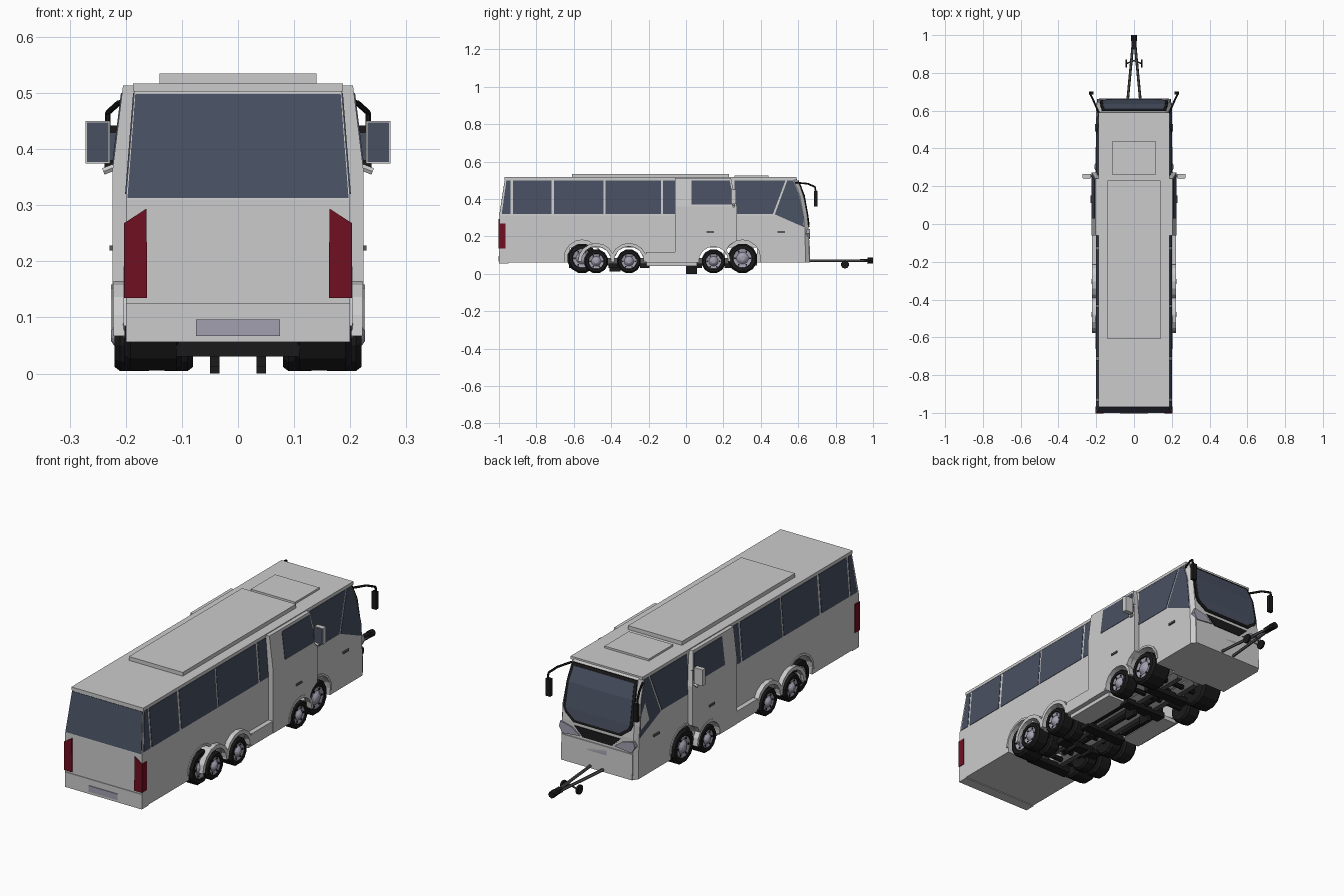
import bpy, bmesh, math
from mathutils import Vector

if "Cube" in bpy.data.objects:
    bpy.data.objects.remove(bpy.data.objects["Cube"])


def material(name, *rgb):
    m = bpy.data.materials.new(name)
    m.diffuse_color = (*rgb, 1)
    m.use_nodes = True
    m.node_tree.nodes["Principled BSDF"].inputs["Base Color"].default_value = m.diffuse_color
    return m


GLASS = material("glass", 0.065, 0.08, 0.12)
BLACK = material("black", 0.01, 0.01, 0.01)
RED = material("red", 0.16, 0.005, 0.015)
LILAC = material("lilac", 0.36, 0.35, 0.43)
DARK = material("dark_grey", 0.10, 0.10, 0.10)


def loft(name, rings, mat=None):
    """Solid skinned through rings of equal point count, capped at both ends."""
    bm = bmesh.new()
    loops = [[bm.verts.new(p) for p in ring] for ring in rings]
    n = len(loops[0])
    for a, b in zip(loops, loops[1:]):
        for i in range(n):
            j = (i + 1) % n
            bm.faces.new((a[i], a[j], b[j], b[i]))
    bm.faces.new(loops[0])
    bm.faces.new(loops[-1])
    bmesh.ops.recalc_face_normals(bm, faces=bm.faces)
    me = bpy.data.meshes.new(name)
    bm.to_mesh(me)
    bm.free()
    ob = bpy.data.objects.new(name, me)
    bpy.context.collection.objects.link(ob)
    if mat:
        me.materials.append(mat)
    return ob


def box(name, x0, x1, y0, y1, z0, z1, mat=None):
    return loft(name, [[(x0, y0, z), (x1, y0, z), (x1, y1, z), (x0, y1, z)] for z in (z0, z1)], mat)


def lathe(name, s, y, z, profile, mat=None, n=12):
    """Turned part about the x axis; profile is (x, radius)."""
    turn = [2 * math.pi * (i + 0.5) / n for i in range(n)]
    return loft(name, [[(s * x, y + r * math.cos(a), z + r * math.sin(a)) for a in turn] for x, r in profile], mat)


def rod(name, a, b, r, mat=None, n=6):
    a, b = Vector(a), Vector(b)
    q = (b - a).to_track_quat('Z', 'Y')
    ring = [q @ Vector((r * math.cos(t), r * math.sin(t), 0)) for t in [2 * math.pi * i / n for i in range(n)]]
    return loft(name, [[p + v for v in ring] for p in (a, b)], mat)


def cut(ob, cutters):
    for c in cutters:
        m = ob.modifiers.new("opening", 'BOOLEAN')
        m.operation, m.object, m.solver = 'DIFFERENCE', c, 'EXACT'


def half_w(z):
    return 0.2 - max(0, z - 0.31) * 0.079


def rear_y(z):
    return -0.997 + max(0, z - 0.31) * 0.155


NOSE = [(0.06, 0.66), (0.25, 0.655), (0.31, 0.648), (0.42, 0.628), (0.50, 0.597), (0.513, 0.587)]


def nose_y(z):
    for (z0, y0), (z1, y1) in zip(NOSE, NOSE[1:]):
        if z <= z1:
            return y0 + (y1 - y0) * (z - z0) / (z1 - z0)
    return NOSE[-1][1]


def side_panel(name, s, outline, xfun, mat, t=0.002):
    loft(name, [[(s * (xfun(z) + d), y, z) for y, z in outline] for d in (-0.008, t)], mat)


def nose_panel(name, rows, mat, t):
    loft(name, [[(-w, nose_y(z) - 0.01, z), (w, nose_y(z) - 0.01, z),
                 (w, nose_y(z) + t, z), (-w, nose_y(z) + t, z)] for w, z in rows], mat)


# Coach body
body = loft("coach_body", [[(-half_w(z), rear_y(z), z), (half_w(z), rear_y(z), z),
                            (half_w(z), f - 0.02, z), (half_w(z) - 0.015, f, z),
                            (0.015 - half_w(z), f, z), (-half_w(z), f - 0.02, z)] for z, f in NOSE])
box("roof_lid", -0.187, 0.187, -0.97, 0.59, 0.503, 0.517)
box("roof_unit", -0.14, 0.14, -0.61, 0.23, 0.51, 0.535)
box("roof_hatch", -0.115, 0.115, 0.26, 0.44, 0.51, 0.526)
box("rear_bumper", -0.2, 0.2, -1.0, -0.95, 0.056, 0.126)
box("rear_plate", -0.075, 0.075, -1.003, -0.99, 0.067, 0.096, LILAC)

# Openings for the underside and wheels
COACH_AXLES = (0.302, -0.556)
TRUCK_AXLES = (0.147, -0.305, -0.48)
cutters = [box("underside_cutter", -0.17, 0.17, -0.62, 0.38, 0.0, 0.14)]
for s in (-1, 1):
    for y in COACH_AXLES:
        cutters.append(lathe("coach_arch_cutter", s, y, 0.085, [(0.09, 0.098), (0.3, 0.098)]))
    for y in TRUCK_AXLES:
        cutters.append(lathe("truck_arch_cutter", s, y, 0.067, [(0.0901, 0.08), (0.3001, 0.08)]))
for c in cutters:
    c.hide_render = True
    c.display_type = 'WIRE'
cut(body, cutters)

# Windscreen, grille and rear glass
FRAME = [(0.125, 0.25), (0.17, 0.285), (0.18, 0.31), (0.178, 0.42), (0.168, 0.50)]
nose_panel("windscreen_frame", FRAME, BLACK, 0.005)
nose_panel("windscreen", [(0.115, 0.262), (0.157, 0.292), (0.167, 0.31), (0.165, 0.42), (0.156, 0.488)], GLASS, 0.007)
nose_panel("grille", [(0.075, 0.192), (0.12, 0.235)], BLACK, 0.004)
nose_panel("front_plate", [(0.05, 0.14), (0.05, 0.165)], LILAC, 0.004)
nose_panel("front_bumper", [(0.185, 0.06), (0.185, 0.18)], None, 0.004)
loft("rear_window", [[(x, rear_y(z) + d, z) for x, z in ((-0.197, 0.313), (0.197, 0.313), (0.183, 0.498), (-0.183, 0.498))]
                     for d in (0.01, -0.002)], GLASS)


def truck_x(z):
    return 0.224 if z < 0.36 else 0.224 - (z - 0.36) * 0.124


def arch(name, s, y, z, r0, r1, x0, x1, n=8):
    """Half-round wheel arch strip."""
    rings = []
    for i in range(n + 1):
        a = math.pi * i / n
        c, d = math.cos(a), math.sin(a)
        rings.append([(s * x, y + r * c, z + r * d) for x, r in ((x0, r0), (x1, r0), (x1, r1), (x0, r1))])
    loft(name, rings)


def wheel(name, s, y, z, r, x0, x1):
    lathe(name + "_tyre", s, y, z, [(x0, 0.6 * r), (x0, 0.88 * r), (x0 + 0.01, r), (x1 - 0.01, r),
                                    (x1, 0.88 * r), (x1, 0.66 * r), (x1 - 0.012, 0.62 * r)], BLACK)
    lathe(name + "_rim", s, y, z, [(x1 - 0.02, 0.63 * r), (x1 - 0.004, 0.63 * r), (x1 - 0.008, 0.4 * r),
                                   (x1 + 0.002, 0.25 * r), (x1 + 0.006, 0.15 * r)], LILAC)
    for k in range(6):
        a = k * math.pi / 3
        lathe(name + "_slot", s, y + 0.5 * r * math.cos(a), z + 0.5 * r * math.sin(a),
              [(x1 - 0.012, 0.07 * r), (x1 - 0.003, 0.07 * r)], BLACK, 6)


WINDOWS = [(-0.925, -0.72), (-0.705, -0.44), (-0.43, -0.135), (-0.122, -0.03)]
for s in (-1, 1):
    # Side windows
    for a, b in WINDOWS:
        side_panel("side_window", s, [(a, 0.32), (b, 0.32), (b, 0.5), (a, 0.5)], half_w, GLASS)
    side_panel("rear_quarter_window", s, [(-0.985, 0.32), (-0.937, 0.32), (-0.937, 0.5), (-0.96, 0.5)], half_w, GLASS)
    side_panel("driver_window", s, [(0.26, 0.32), (0.465, 0.32), (0.532, 0.5), (0.26, 0.5)], half_w, GLASS)
    side_panel("front_quarter_window", s, [(0.475, 0.318), (0.55, 0.285), (0.63, 0.25), (0.627, 0.31), (0.605, 0.42),
                                           (0.573, 0.5), (0.542, 0.5)], half_w, GLASS)
    # Lights
    loft("tail_light", [[(s * x, y, z) for x, z in ((0.162, 0.135), (0.203, 0.135), (0.203, 0.268), (0.163, 0.294))]
                        for y in (-0.965, -1.002)], RED)
    loft("headlight", [[(s * x, y, z) for x, z in ((0.09, 0.195), (0.18, 0.185), (0.197, 0.215), (0.19, 0.24), (0.13, 0.225))]
                       for y in (0.62, 0.662)], LILAC)
    # Coach mirrors
    path = [(0.185, 0.585, 0.488), (0.213, 0.65, 0.482), (0.232, 0.69, 0.465), (0.232, 0.695, 0.43)]
    for p, q in zip(path, path[1:]):
        rod("coach_mirror_arm", (s * p[0], *p[1:]), (s * q[0], *q[1:]), 0.005, BLACK)
    loft("coach_mirror", [[(s * x, y, z) for x, y in ((0.215, 0.685), (0.238, 0.685), (0.238, 0.702), (0.215, 0.702))]
                          for z in (0.36, 0.442)], BLACK)
    # Cab shell overlapping the coach
    cab = loft("cab_side", [[(s * 0.15, -0.06, z), (s * truck_x(z), -0.06, z), (s * truck_x(z), f, z), (s * 0.15, f, z)]
                            for z, f in ((0.06, 0.272), (0.36, 0.272), (0.513, 0.24))])
    cut(cab, cutters)
    side_panel("cab_window", s, [(0.03, 0.372), (0.258, 0.372), (0.234, 0.5), (0.03, 0.5)], truck_x, GLASS)
    box("cab_handle", s * 0.22, s * 0.229, 0.11, 0.15, 0.219, 0.228, DARK)
    box("door_handle", s * 0.195, s * 0.207, 0.49, 0.53, 0.219, 0.228, DARK)
    # Cab mirrors
    box("cab_mirror", s * 0.228, s * 0.272, 0.243, 0.266, 0.374, 0.45)
    box("cab_mirror_glass", s * 0.231, s * 0.269, 0.241, 0.25, 0.377, 0.447, GLASS)
    box("cab_mirror_bracket", s * 0.205, s * 0.23, 0.248, 0.258, 0.38, 0.43, GLASS)
    rod("cab_mirror_arm", (s * 0.21, 0.255, 0.372), (s * 0.24, 0.255, 0.36), 0.007)
    # Sills and arches
    box("sill", s * 0.16, s * 0.222, -0.215, -0.06, 0.06, 0.118)
    box("running_board", s * 0.1, s * 0.2, -0.21, 0.06, 0.042, 0.062)
    for y in TRUCK_AXLES[1:]:
        arch("fender", s, y, 0.067, 0.08, 0.098, 0.17, 0.222)
    arch("cab_arch_lip", s, TRUCK_AXLES[0], 0.067, 0.079, 0.092, 0.2, 0.226)
    for y in COACH_AXLES:
        arch("coach_arch_lip", s, y, 0.085, 0.096, 0.106, 0.18, 0.204)
    # Wheels
    for y in TRUCK_AXLES:
        wheel("truck_wheel", s, y, 0.067, 0.065, 0.15, 0.22)
    for y in TRUCK_AXLES[1:]:
        wheel("inner_wheel", s, y, 0.067, 0.065, 0.08, 0.14)
    for y in COACH_AXLES:
        wheel("coach_wheel", s, y, 0.083, 0.08, 0.10, 0.202)
    # Chassis and tow bar
    box("chassis_rail", s * 0.035, s * 0.06, -0.62, 0.38, 0.045, 0.085, DARK)
    for y in (-0.38, 0.03):
        box("support_leg", s * 0.033, s * 0.05, y - 0.03, y + 0.03, 0.0 if y > 0 else 0.012, 0.05, BLACK)
    box("fuel_tank", s * 0.075, s * 0.14, -0.18, 0.04, 0.045, 0.11, BLACK)
    rod("tow_arm", (s * 0.035, 0.64, 0.07), (s * 0.006, 0.95, 0.07), 0.007, DARK)
    rod("stand_strut", (0, 0.865, 0.07), (s * 0.04, 0.85, 0.045), 0.004, DARK)
    lathe("stand_wheel", s, 0.85, 0.05, [(0.036, 0.022), (0.046, 0.022)], BLACK, 10)

# Axles, cross members and tow coupling
for y in TRUCK_AXLES + COACH_AXLES:
    rod("axle", (-0.15, y, 0.065), (0.15, y, 0.065), 0.012, BLACK, 8)
for y in (-0.6, -0.39, -0.22, 0.06, 0.23):
    box("cross_member", -0.11, 0.11, y - 0.025, y + 0.025, 0.03, 0.056, BLACK)
rod("drive_shaft", (0, -0.5, 0.06), (0, 0.25, 0.06), 0.012, BLACK, 8)
box("tow_coupling", -0.012, 0.012, 0.93, 0.985, 0.062, 0.08, BLACK)
rod("tow_ball_head", (0, 0.97, 0.072), (0, 1.0, 0.07), 0.016, BLACK, 8)
